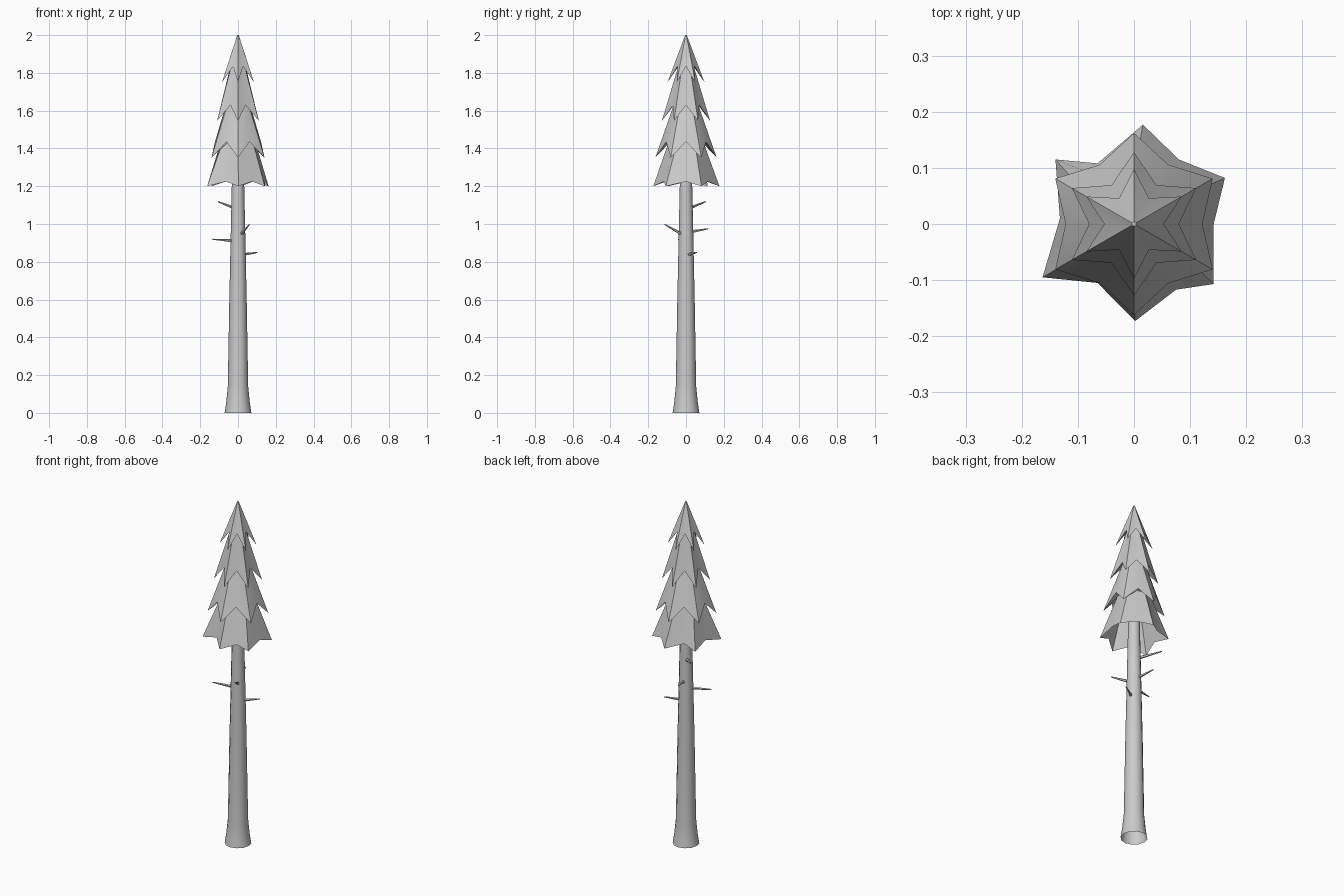
import bpy, bmesh
from math import cos, sin, pi, radians
from mathutils import Vector

if "Cube" in bpy.data.objects:
    bpy.data.objects.remove(bpy.data.objects["Cube"])


def make_object(name, bm, angle=40, recalc=True):
    if recalc:
        bmesh.ops.recalc_face_normals(bm, faces=bm.faces)
    me = bpy.data.meshes.new(name)
    bm.to_mesh(me)
    bm.free()
    ob = bpy.data.objects.new(name, me)
    bpy.context.collection.objects.link(ob)
    bpy.ops.object.select_all(action='DESELECT')
    ob.select_set(True)
    bpy.context.view_layer.objects.active = ob
    bpy.ops.object.shade_smooth_by_angle(angle=radians(angle))
    return ob


def bridge(bm, a, b):
    n = len(a)
    for i in range(n):
        j = (i + 1) % n
        bm.faces.new((a[i], b[i], b[j], a[j]))


# Trunk: open tapered tube with a flared foot
bm = bmesh.new()
profile = [(0.071, 0), (0.063, 0.05), (0.054, 0.14), (0.046, 0.6), (0.033, 1.2), (0.03, 1.4)]
N = 12
rings = [[bm.verts.new((r * cos(2 * pi * i / N), r * sin(2 * pi * i / N), z)) for i in range(N)]
         for r, z in profile]
for a, b in zip(rings, rings[1:]):
    bridge(bm, b, a)
make_object("trunk", bm)


# Foliage: stacked skirts with six drooping points each
def ring(bm, r_valley, z_valley, r_tip, z_tip):
    vs = []
    for i in range(12):
        r, z = (r_tip, z_tip) if i % 2 else (r_valley, z_valley)
        a = i * pi / 6
        vs.append(bm.verts.new((r * cos(a), r * sin(a), z)))
    return vs


bm = bmesh.new()
# (top radius, top z, valley radius, valley z, tip radius, tip z)
tiers = [(0.004, 2.0, 0.053, 1.835, 0.098, 1.75),
         (0.038, 1.845, 0.08, 1.63, 0.128, 1.545),
         (0.06, 1.645, 0.122, 1.435, 0.162, 1.352)]
below = None
for r0, z0, rv, zv, rt, zt in tiers:
    top = ring(bm, r0, z0, r0, z0)
    rim = ring(bm, rv, zv, rt, zt)
    bridge(bm, top, rim)
    if below:
        bridge(bm, below, top)      # underside of the skirt above
    else:
        bm.faces.new(top)
    below = rim
# Lowest skirt has an uneven hem
top = ring(bm, 0.09, 1.44, 0.09, 1.44)
hem_xy = [(0.142, 0), (0.162, 0.082), (0.08, 0.115), (0.016, 0.177), (-0.065, 0.108), (-0.14, 0.115),
          (-0.132, 0.01), (-0.163, -0.095), (-0.065, -0.105), (0.002, -0.173), (0.075, -0.117), (0.142, -0.107)]
hem = [bm.verts.new((x, y, 1.2 if i % 2 else 1.225)) for i, (x, y) in enumerate(hem_xy)]
bridge(bm, below, top)
bridge(bm, top, hem)
make_object("foliage", bm, recalc=False)

# Dead branch stubs: tapered five-sided spikes
stubs = [((-0.02, 0.02, 1.085), (-0.105, 0.103, 1.118)),
         ((0.015, -0.02, 0.945), (0.06, -0.113, 0.998)),
         ((-0.02, -0.006, 0.91), (-0.135, -0.04, 0.919)),
         ((-0.004, 0.02, 0.957), (-0.033, 0.118, 0.975)),
         ((0.02, 0.008, 0.837), (0.102, 0.056, 0.849))]
for k, (p, q) in enumerate(stubs):
    p, q = Vector(p), Vector(q)
    bm = bmesh.new()
    bmesh.ops.create_cone(bm, cap_ends=True, segments=5, radius1=0.009, radius2=0.003, depth=(q - p).length)
    rot = (q - p).to_track_quat('Z', 'Y').to_matrix().to_4x4()
    bmesh.ops.transform(bm, matrix=rot, verts=bm.verts)
    bmesh.ops.translate(bm, vec=(p + q) / 2, verts=bm.verts)
    make_object(f"branch_stub_{k + 1}", bm)
